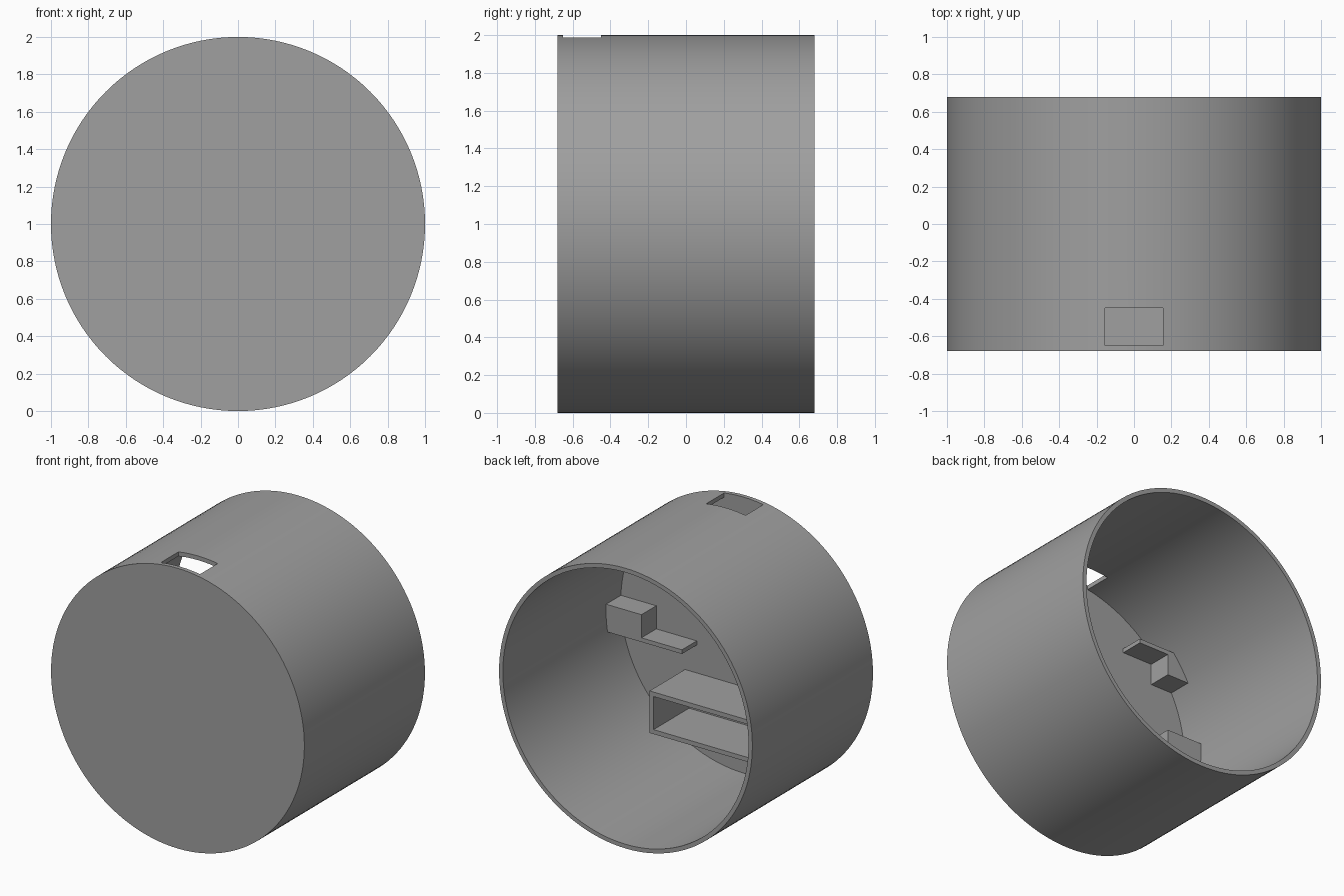
import bpy, bmesh, math

if "Cube" in bpy.data.objects:
    bpy.data.objects.remove(bpy.data.objects["Cube"])

OUTER, INNER = 1.0, 0.97        # cup radii
FRONT, BACK = -0.68, 0.68       # cup ends along y
FLOOR = -0.65                   # inner face of the closed front
SEGMENTS = 128

grey = bpy.data.materials.new("grey")
grey.diffuse_color = (0.35, 0.35, 0.35, 1)
grey.use_nodes = True
grey.node_tree.nodes["Principled BSDF"].inputs["Base Color"].default_value = grey.diffuse_color


def add_object(name, bm):
    bmesh.ops.recalc_face_normals(bm, faces=bm.faces[:])
    mesh = bpy.data.meshes.new(name)
    bm.to_mesh(mesh)
    bm.free()
    mesh.materials.append(grey)
    obj = bpy.data.objects.new(name, mesh)
    bpy.context.collection.objects.link(obj)
    return obj


def extrude_profile(name, points, y0, y1):
    """Extrude a closed (x, z) outline from y0 to y1."""
    bm = bmesh.new()
    face = bm.faces.new([bm.verts.new((x, y0, z)) for x, z in points])
    new = bmesh.ops.extrude_face_region(bm, geom=[face])["geom"]
    verts = [v for v in new if isinstance(v, bmesh.types.BMVert)]
    bmesh.ops.translate(bm, verts=verts, vec=(0, y1 - y0, 0))
    return add_object(name, bm)


def wall_x(z):
    """x position in the middle of the cup wall at height z."""
    return math.sqrt(0.985 ** 2 - (z - 1) ** 2)


# Cup: rings joined from the outer front edge round to the inner floor
bm = bmesh.new()
rings = []
for radius, y in ((OUTER, FRONT), (OUTER, BACK), (INNER, BACK), (INNER, FLOOR)):
    angles = [2 * math.pi * i / SEGMENTS for i in range(SEGMENTS)]
    rings.append([bm.verts.new((radius * math.cos(a), y, 1 + radius * math.sin(a)))
                  for a in angles])
for a, b in zip(rings, rings[1:]):
    for i in range(SEGMENTS):
        j = (i + 1) % SEGMENTS
        bm.faces.new((a[i], a[j], b[j], b[i]))
bm.faces.new(rings[0])
bm.faces.new(rings[-1])
cup = add_object("cup", bm)

# Slot through the top of the cup wall
cutter = extrude_profile("slot_cutter",
                         [(-0.155, 1.8), (0.155, 1.8), (0.155, 2.2), (-0.155, 2.2)],
                         FLOOR, -0.45)
cutter.hide_render = True
cut = cup.modifiers.new("slot", "BOOLEAN")
cut.operation = "DIFFERENCE"
cut.solver = "EXACT"
cut.object = cutter
bpy.context.view_layer.objects.active = cup
cup.select_set(True)
bpy.ops.object.modifier_apply(modifier=cut.name)
bpy.data.objects.remove(cutter)
bpy.ops.object.shade_smooth_by_angle(angle=math.radians(30))

# Stepped brackets on both sides: a thin ledge with a block at the wall
lower = [(0.37, 0.845), (wall_x(0.845), 0.845), (wall_x(0.95), 0.95),
         (wall_x(1.04), 1.04), (0.69, 1.04), (0.69, 0.875), (0.37, 0.875)]
upper = [(0.455, 1.63), (wall_x(1.63), 1.63), (wall_x(1.54), 1.54),
         (wall_x(1.45), 1.45), (0.69, 1.45), (0.69, 1.60), (0.455, 1.60)]
for side, sign in (("right", 1), ("left", -1)):
    for level, outline in (("lower", lower), ("upper", upper)):
        extrude_profile(f"{level}_bracket_{side}",
                        [(sign * x, z) for x, z in outline], FLOOR - 0.01, -0.483)

# Open box sleeve standing on the cup floor
bm = bmesh.new()
T = 0.032
outlines = [(0.463, 0.346, 0.646), (0.463 - T, 0.346 + T, 0.646 - T)]
loops = []
for y in (FLOOR - 0.01, -0.25):
    for w, z0, z1 in outlines:
        loops.append([bm.verts.new((x, y, z))
                      for x, z in ((-w, z0), (w, z0), (w, z1), (-w, z1))])
for a, b in ((0, 1), (0, 2), (2, 3), (1, 3)):
    for i in range(4):
        j = (i + 1) % 4
        bm.faces.new((loops[a][i], loops[a][j], loops[b][j], loops[b][i]))
add_object("box_sleeve", bm)
